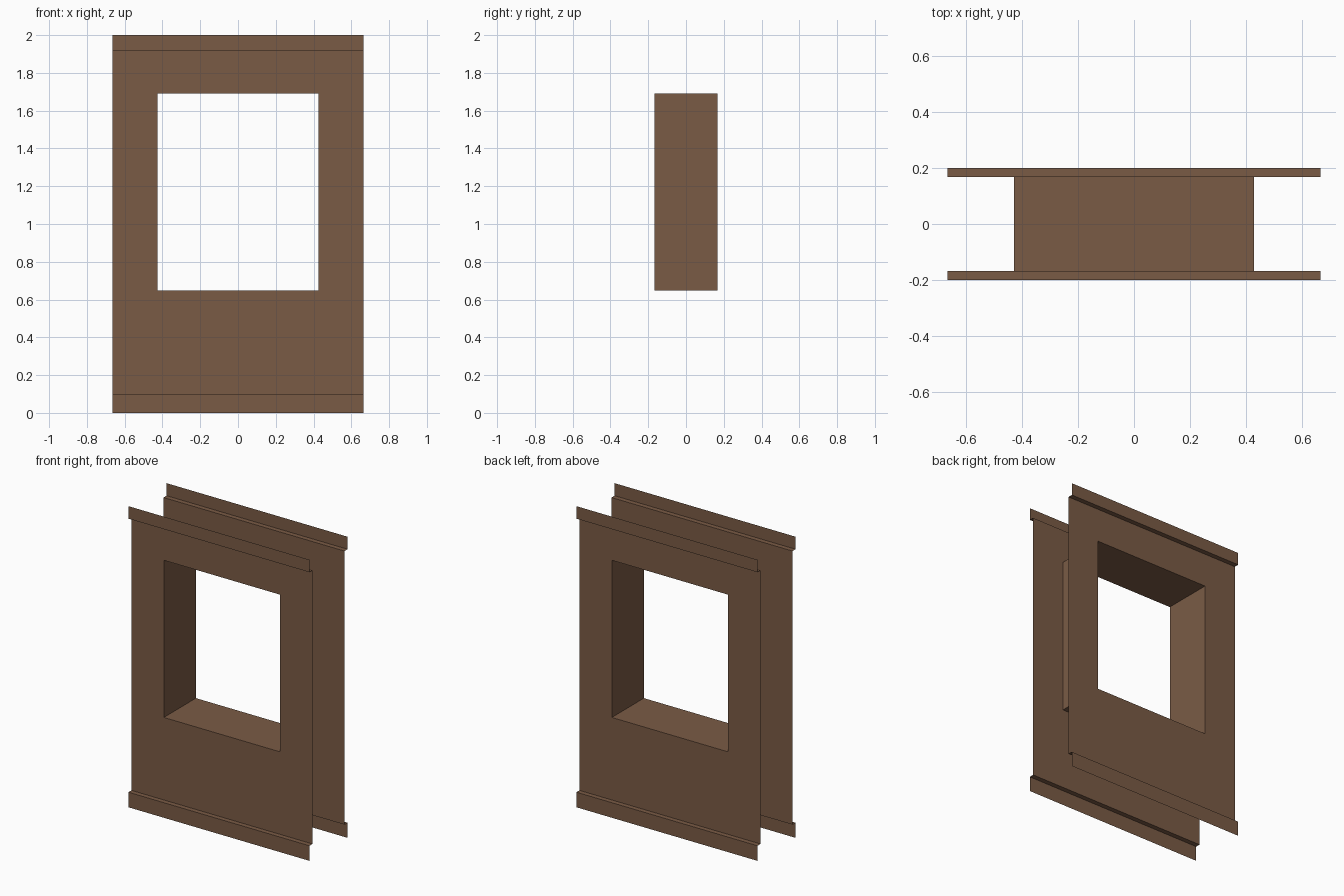
import bpy

if "Cube" in bpy.data.objects:
    bpy.data.objects.remove(bpy.data.objects["Cube"])

# Main dimensions
HALF_W = 0.665                 # half width of the wall
WIN_X = 0.427                  # half width of the window opening
WIN_Z0, WIN_Z1 = 0.648, 1.692  # sill and head heights
FACE, LIP = 0.168, 0.2         # depth of wall skin and of projecting strips
BASE_Z, CORNICE_Z, TOP = 0.10, 1.917, 2.0

brown = bpy.data.materials.new("wall_brown")
brown.diffuse_color = (0.195, 0.105, 0.060, 1)
brown.use_nodes = True
brown.node_tree.nodes["Principled BSDF"].inputs["Base Color"].default_value = brown.diffuse_color


def add_mesh(name, verts, faces):
    mesh = bpy.data.meshes.new(name)
    mesh.from_pydata(verts, [], faces)
    mesh.materials.append(brown)
    obj = bpy.data.objects.new(name, mesh)
    bpy.context.collection.objects.link(obj)
    return obj


def sweep(name, side, profile, xs=(-HALF_W, HALF_W), skip=()):
    """Sweep a (depth, z) profile across x; side -1 is front, +1 is back."""
    n = len(xs)
    verts = [(x, side * d, z) for d, z in profile for x in xs]
    faces = []
    for r in range(len(profile) - 1):
        for c in range(n - 1):
            if (r, c) not in skip:
                a = r * n + c
                quad = (a, a + 1, a + n + 1, a + n)
                faces.append(quad if side < 0 else quad[::-1])
    return add_mesh(name, verts, faces)


for label, side in (("front", -1), ("back", 1)):
    # Skirting strip with its top ledge
    sweep(label + "_skirting", side, [(LIP, 0), (LIP, BASE_Z), (FACE, BASE_Z)])
    # Wall skin with the window cell left open
    sweep(label + "_wall_skin", side,
          [(FACE, z) for z in (BASE_Z, WIN_Z0, WIN_Z1, CORNICE_Z)],
          (-HALF_W, -WIN_X, WIN_X, HALF_W), skip={(1, 1)})
    # Cornice strip with its underside ledge
    sweep(label + "_cornice", side,
          [(FACE, CORNICE_Z), (LIP, CORNICE_Z), (LIP, TOP)])

# Window reveal joining both skins, facing into the opening
corners = [(-WIN_X, WIN_Z0), (WIN_X, WIN_Z0), (WIN_X, WIN_Z1), (-WIN_X, WIN_Z1)]
verts = [(x, y, z) for y in (-FACE, FACE) for x, z in corners]
faces = [(i, (i + 1) % 4, (i + 1) % 4 + 4, i + 4) for i in range(4)]
add_mesh("window_reveal", verts, faces)
